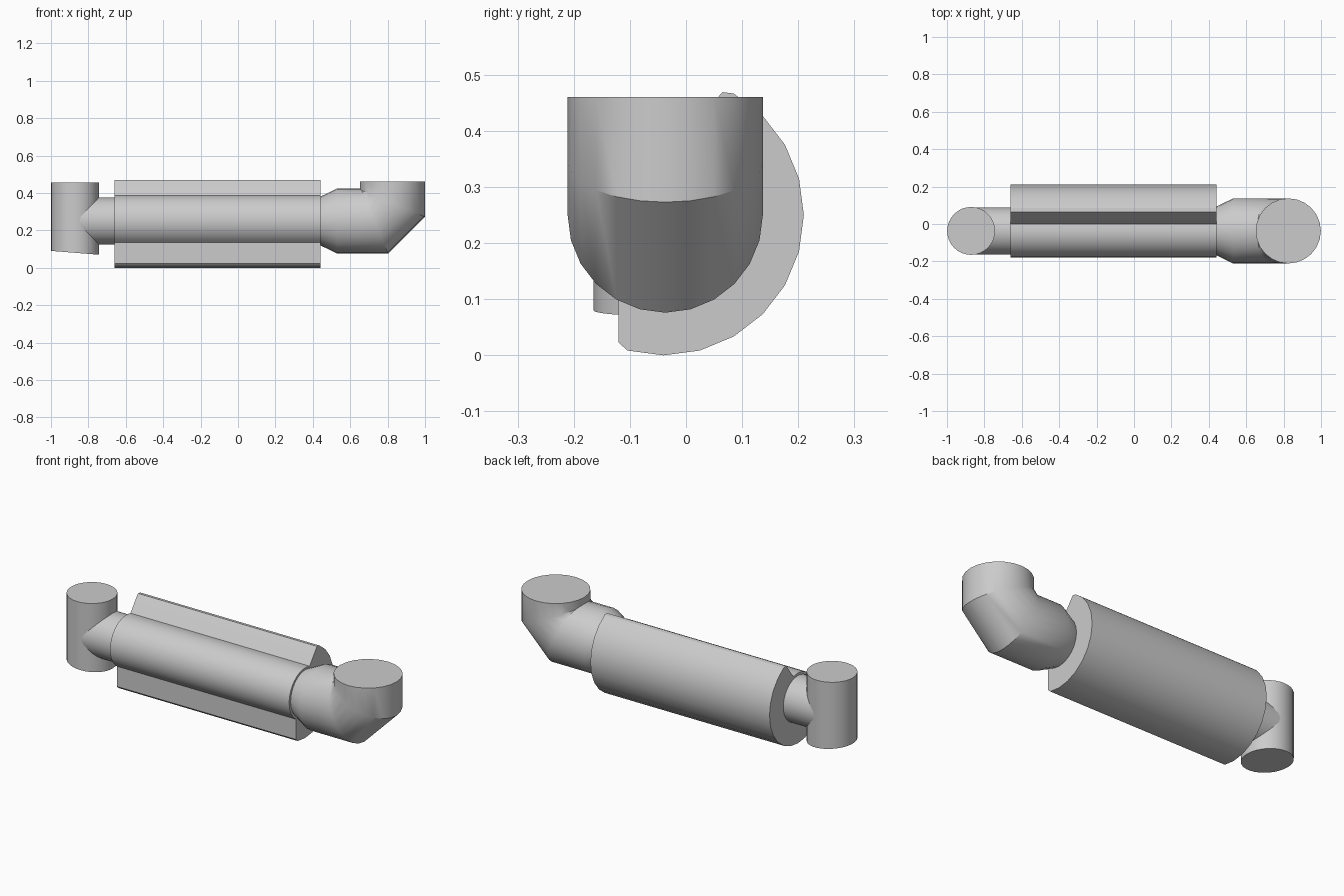
import bpy
import bmesh
from math import sin, cos, radians, pi, tan

if "Cube" in bpy.data.objects:
    bpy.data.objects.remove(bpy.data.objects["Cube"])

grey = bpy.data.materials.new("plain grey")
grey.use_nodes = True
colour = (0.6, 0.6, 0.6, 1)
grey.diffuse_color = colour
grey.node_tree.nodes["Principled BSDF"].inputs["Base Color"].default_value = colour

PIPE_Y, AXIS_Z = -0.037, 0.25
BODY_Y = -0.04


def loft(name, rings):
    """Skin a list of equal-length point rings and cap both ends."""
    bm = bmesh.new()
    loops = [[bm.verts.new(p) for p in ring] for ring in rings]
    n = len(loops[0])
    for a, b in zip(loops, loops[1:]):
        for i in range(n):
            j = (i + 1) % n
            bm.faces.new((a[i], a[j], b[j], b[i]))
    bm.faces.new(loops[0])
    bm.faces.new(loops[-1])
    bmesh.ops.recalc_face_normals(bm, faces=bm.faces)
    mesh = bpy.data.meshes.new(name)
    bm.to_mesh(mesh)
    bm.free()
    mesh.materials.append(grey)
    obj = bpy.data.objects.new(name, mesh)
    bpy.context.collection.objects.link(obj)
    bpy.ops.object.select_all(action="DESELECT")
    obj.select_set(True)
    bpy.context.view_layer.objects.active = obj
    bpy.ops.object.shade_smooth_by_angle(angle=radians(30))
    return obj


def across(x, r, n, lean=0):
    """Ring around the long axis, optionally leaning to form a mitre."""
    ring = []
    for i in range(n):
        a = 2 * pi * i / n
        ring.append((x - lean * r * cos(a), PIPE_Y + r * sin(a), AXIS_Z + r * cos(a)))
    return ring


def upright(x, z, r, n, lean=0):
    """Ring around a vertical axis, optionally leaning."""
    ring = []
    for i in range(n):
        a = 2 * pi * i / n
        ring.append((x - r * cos(a), PIPE_Y + r * sin(a), z + lean * r * cos(a)))
    return ring


def arc(r, start, end, steps):
    """Arc of (y, z) points around the body axis, in degrees."""
    angles = [radians(start + (end - start) * i / steps) for i in range(steps + 1)]
    return [(BODY_Y + r * cos(a), AXIS_Z + r * sin(a)) for a in angles]


# Main body: round core with a thick shell wrapped around its back
profile = arc(0.25, -105, 60, 11) + [(0.065, 0.469), (0.057, 0.46)]
profile += arc(0.14, 73.5, 235, 14) + [(-0.12, 0.023)]
loft("body_with_shell", [[(x, y, z) for y, z in profile] for x in (-0.66, 0.44)])

# Narrow neck and upright end pipe, its underside slightly slanted
loft("neck_pipe", [across(-0.87, 0.126, 32), across(-0.64, 0.126, 32)])
loft("end_pipe", [upright(-0.871, 0.08, 0.128, 32, 0.08),
                  upright(-0.871, 0.455, 0.128, 32)])

# Flared pipe turning upward through a mitred elbow
mitre = tan(pi / 8)
loft("elbow_pipe", [across(0.43, 0.127, 24), across(0.44, 0.13, 24),
                    across(0.53, 0.174, 24), across(0.73, 0.174, 24, mitre),
                    upright(0.825, 0.345, 0.174, 24, mitre),
                    upright(0.825, 0.46, 0.174, 24)])
